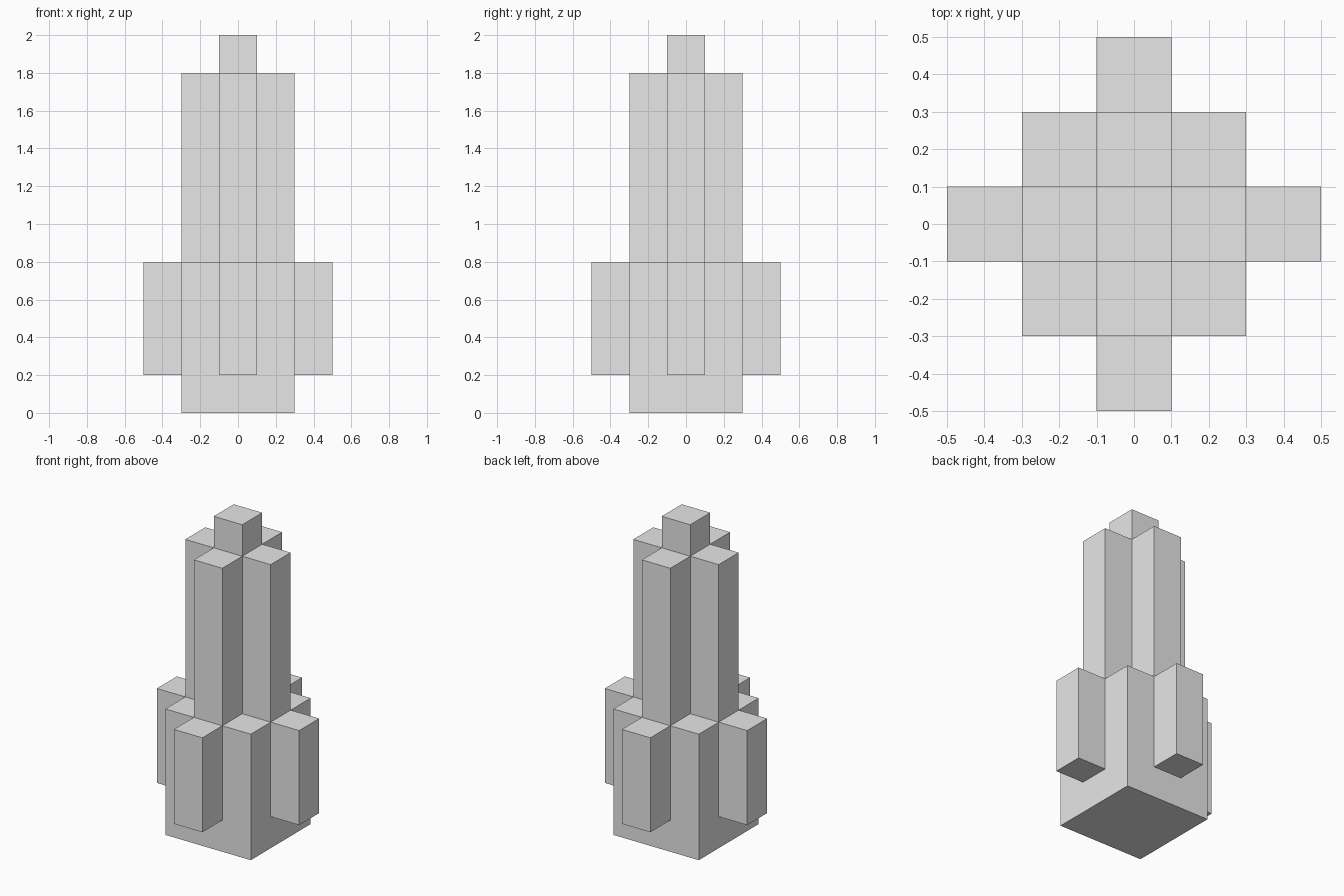
import bpy
from mathutils import Matrix, Vector
from math import radians

cube = bpy.data.objects.get("Cube")
if cube:
    bpy.data.objects.remove(cube, do_unlink=True)

# Single plain grey material
GREY = (0.8, 0.8, 0.8, 1.0)
grey = bpy.data.materials.new("plain_grey")
grey.use_nodes = True
grey.diffuse_color = GREY
grey.node_tree.nodes["Principled BSDF"].inputs["Base Color"].default_value = GREY

UNIT = 0.2  # width of every bar


def block(name, centre, width, bottom, top):
    """Square upright block with its own flat-shaded mesh."""
    bpy.ops.mesh.primitive_cube_add(size=1)
    obj = bpy.context.object
    obj.name = name
    size = Matrix.Diagonal((width, width, top - bottom, 1))
    place = Matrix.Translation((centre.x, centre.y, (bottom + top) / 2))
    obj.data.transform(place @ size)
    obj.data.materials.append(grey)
    return obj


# Square base and central spire
middle = Vector((0, 0, 0))
block("base", middle, 3 * UNIT, 0, 0.8)
block("central_spire", middle, UNIT, 0.8, 2.0)

# Tall tower bars and low base buttresses on all four sides
for i, side in enumerate(("front", "left", "back", "right")):
    outward = Matrix.Rotation(radians(90 * i), 3, "Z") @ Vector((0, -1, 0))
    block(side + "_tower_bar", outward * UNIT, UNIT, 0.8, 1.8)
    block(side + "_buttress", outward * 2 * UNIT, UNIT, 0.2, 0.8)
